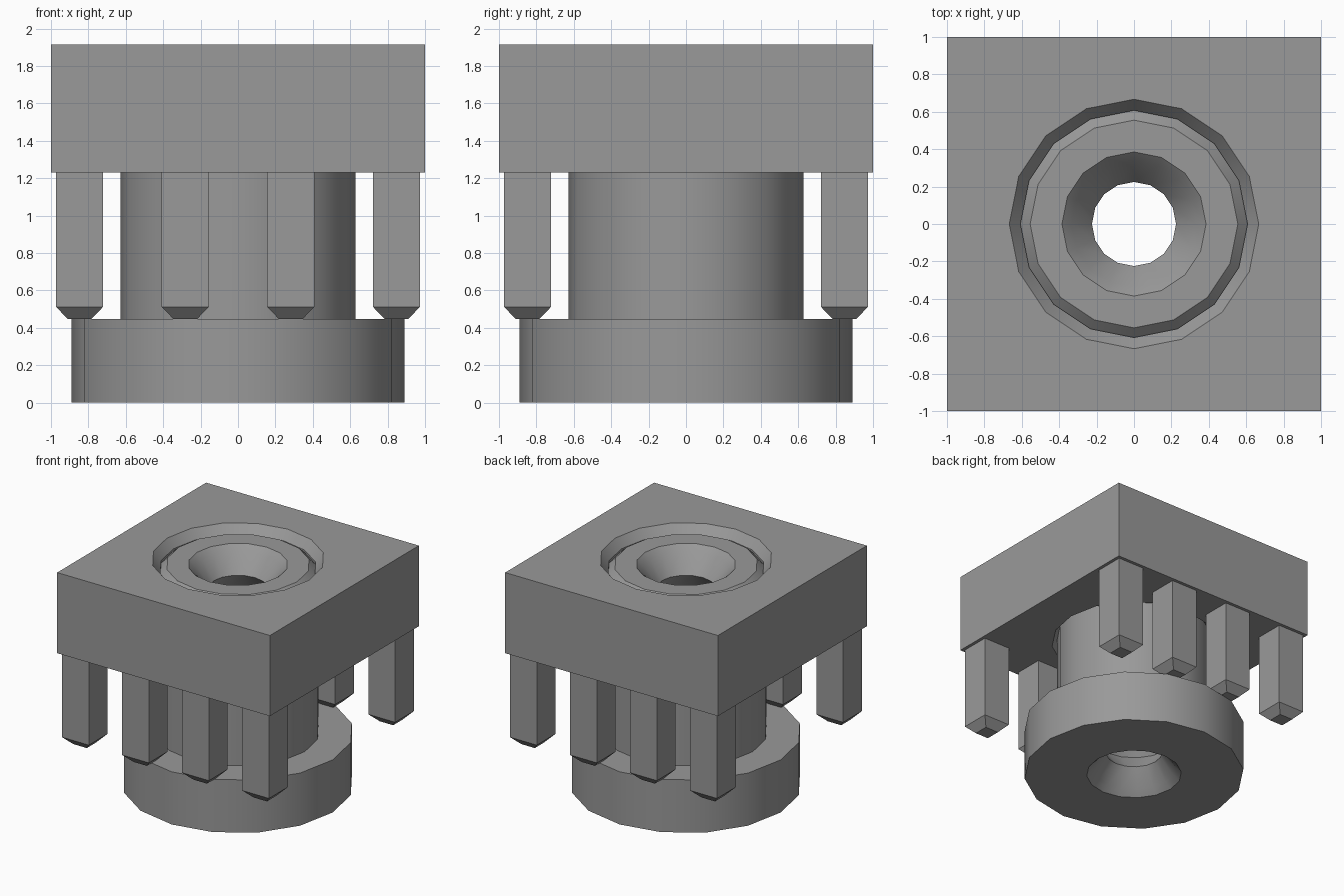
import bpy, bmesh, math

if "Cube" in bpy.data.objects:
    bpy.data.objects.remove(bpy.data.objects["Cube"], do_unlink=True)

SIDES = 16
GREY = (0.32, 0.32, 0.32, 1.0)
mat = bpy.data.materials.new("plain grey")
mat.use_nodes = True
mat.diffuse_color = GREY
mat.node_tree.nodes["Principled BSDF"].inputs["Base Color"].default_value = GREY


def finish(name, bm, smooth=False):
    bmesh.ops.recalc_face_normals(bm, faces=bm.faces)
    mesh = bpy.data.meshes.new(name)
    bm.to_mesh(mesh)
    bm.free()
    mesh.materials.append(mat)
    obj = bpy.data.objects.new(name, mesh)
    bpy.context.collection.objects.link(obj)
    if smooth:
        bpy.ops.object.select_all(action='DESELECT')
        obj.select_set(True)
        bpy.context.view_layer.objects.active = obj
        bpy.ops.object.shade_smooth_by_angle(angle=math.radians(30))
    return obj


def ring(bm, r, z, n=SIDES, turn=0.0, centre=(0, 0)):
    """Regular polygon of vertices at height z."""
    return [bm.verts.new((centre[0] + r * math.cos(turn + math.tau * i / n),
                          centre[1] + r * math.sin(turn + math.tau * i / n), z))
            for i in range(n)]


def bridge(bm, a, b):
    n = len(a)
    for i in range(n):
        j = (i + 1) % n
        bm.faces.new((a[i], a[j], b[j], b[i]))


def square(bm, half, z, centre=(0, 0)):
    return ring(bm, half * math.sqrt(2), z, 4, math.pi / 4, centre)


# Square block with a chamfered round hole through it
BOTTOM, TOP = 1.23, 1.915
bm = bmesh.new()
outer = [square(bm, 1.0, z) for z in (BOTTOM, TOP)]
bridge(bm, *outer)
hole = [ring(bm, r, z) for r, z in ((0.667, BOTTOM), (0.607, BOTTOM + 0.075),
                                    (0.607, TOP - 0.075), (0.667, TOP))]
for a, b in zip(hole, hole[1:]):
    bridge(bm, a, b)
for sq, circle in ((outer[0], hole[0]), (outer[1], hole[3])):
    q = SIDES // 4
    for k in range(4):
        # one fan per corner, plus a triangle along each side
        for i in range(q):
            bm.faces.new((sq[k], circle[k * q + i], circle[(k * q + i + 1) % SIDES]))
        nxt = (k + 1) % 4
        bm.faces.new((sq[k], circle[nxt * q], sq[nxt]))
finish("square_block", bm, True)

# Flanged bushing: outside walls, then the ridged bore from top to bottom
profile = [(0.385, 0.0), (0.89, 0.0), (0.89, 0.447), (0.628, 0.447),
           (0.628, 1.80), (0.555, 1.87), (0.385, 1.87), (0.335, 1.82)]
RIDGES = 6
pitch = (1.82 - 0.05) / RIDGES
for k in range(RIDGES):
    z = 1.82 - k * pitch
    profile += [(0.225, z - pitch / 2), (0.335, z - pitch)]
bm = bmesh.new()
rings = [ring(bm, r, z) for r, z in profile]
for a, b in zip(rings, rings[1:] + rings[:1]):
    bridge(bm, a, b)
finish("flanged_bushing", bm, True)

# Two rows of four square pins with tapered tips
for row, y in (("front", -0.847), ("back", 0.847)):
    for i, x in enumerate((-0.847, -0.282, 0.282, 0.847)):
        bm = bmesh.new()
        levels = [square(bm, half, z, (x, y))
                  for half, z in ((0.063, 0.447), (0.126, 0.513), (0.126, BOTTOM))]
        for a, b in zip(levels, levels[1:]):
            bridge(bm, a, b)
        bm.faces.new(levels[0])
        bm.faces.new(levels[-1])
        finish(f"{row}_pin_{i + 1}", bm)
